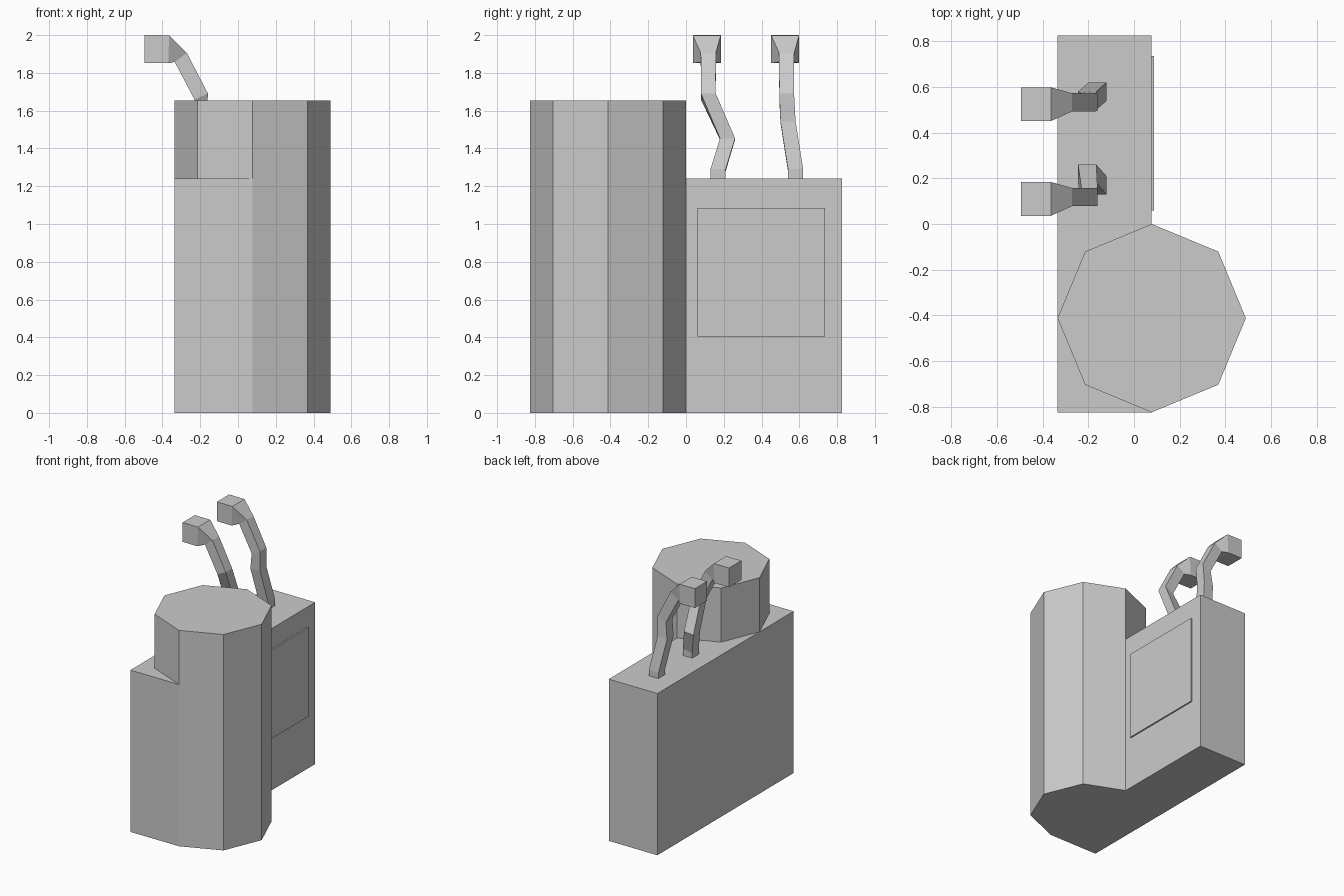
import bpy, bmesh, math
from mathutils import Vector

if "Cube" in bpy.data.objects:
    bpy.data.objects.remove(bpy.data.objects["Cube"])


def finish(bm, name):
    bmesh.ops.recalc_face_normals(bm, faces=bm.faces)
    me = bpy.data.meshes.new(name)
    bm.to_mesh(me)
    bm.free()
    ob = bpy.data.objects.new(name, me)
    bpy.context.collection.objects.link(ob)
    return ob


def box(name, lo, hi):
    bm = bmesh.new()
    bmesh.ops.create_cube(bm, size=1)
    for v in bm.verts:
        v.co = Vector([lo[i] + (v.co[i] + 0.5) * (hi[i] - lo[i]) for i in range(3)])
    return finish(bm, name)


def pipe(name, rings):
    # square rings: (x, y, z, pitch in degrees, half size)
    bm = bmesh.new()
    loops = []
    for x, y, z, pitch, h in rings:
        a = math.radians(pitch)
        u = Vector((math.cos(a), 0, math.sin(a))) * h
        w = Vector((0, h, 0))
        c = Vector((x, y, z))
        loops.append([bm.verts.new(c + p) for p in (u + w, u - w, -u - w, -u + w)])
    for a, b in zip(loops, loops[1:]):
        for i in range(4):
            j = (i + 1) % 4
            bm.faces.new((a[i], a[j], b[j], b[i]))
    bm.faces.new(loops[0])
    bm.faces.new(loops[-1])
    return finish(bm, name)


# main cabinet and its raised door panel
box("cabinet", (-0.335, -0.825, 0), (0.077, 0.825, 1.24))
box("door_panel", (0.07, 0.06, 0.405), (0.088, 0.735, 1.085))

# eight-sided tank
bm = bmesh.new()
bmesh.ops.create_cone(bm, cap_ends=True, segments=8, radius1=0.4125,
                      radius2=0.4125, depth=1.655)
bmesh.ops.translate(bm, verts=bm.verts, vec=(0.0775, -0.4125, 0.8275))
finish(bm, "tank")

# bent pipes with square nozzles: base y, elbow (y, z), top y
for name, yb, ym, zm, yt in (("pipe_near", 0.17, 0.22, 1.45, 0.11),
                             ("pipe_far", 0.58, 0.54, 1.54, 0.525)):
    pipe(name, [
        (-0.16, yb, 1.24, 0, 0.04),
        (-0.16, yb, 1.285, 8, 0.04),
        (-0.205, ym, zm, 5, 0.04),
        (-0.195, yt + 0.008, 1.675, 25, 0.039),
        (-0.303, yt + 0.008, 1.882, 37, 0.04),
        (-0.367, yt, 1.925, 88, 0.074),
        (-0.495, yt, 1.926, 90, 0.074),
    ])
